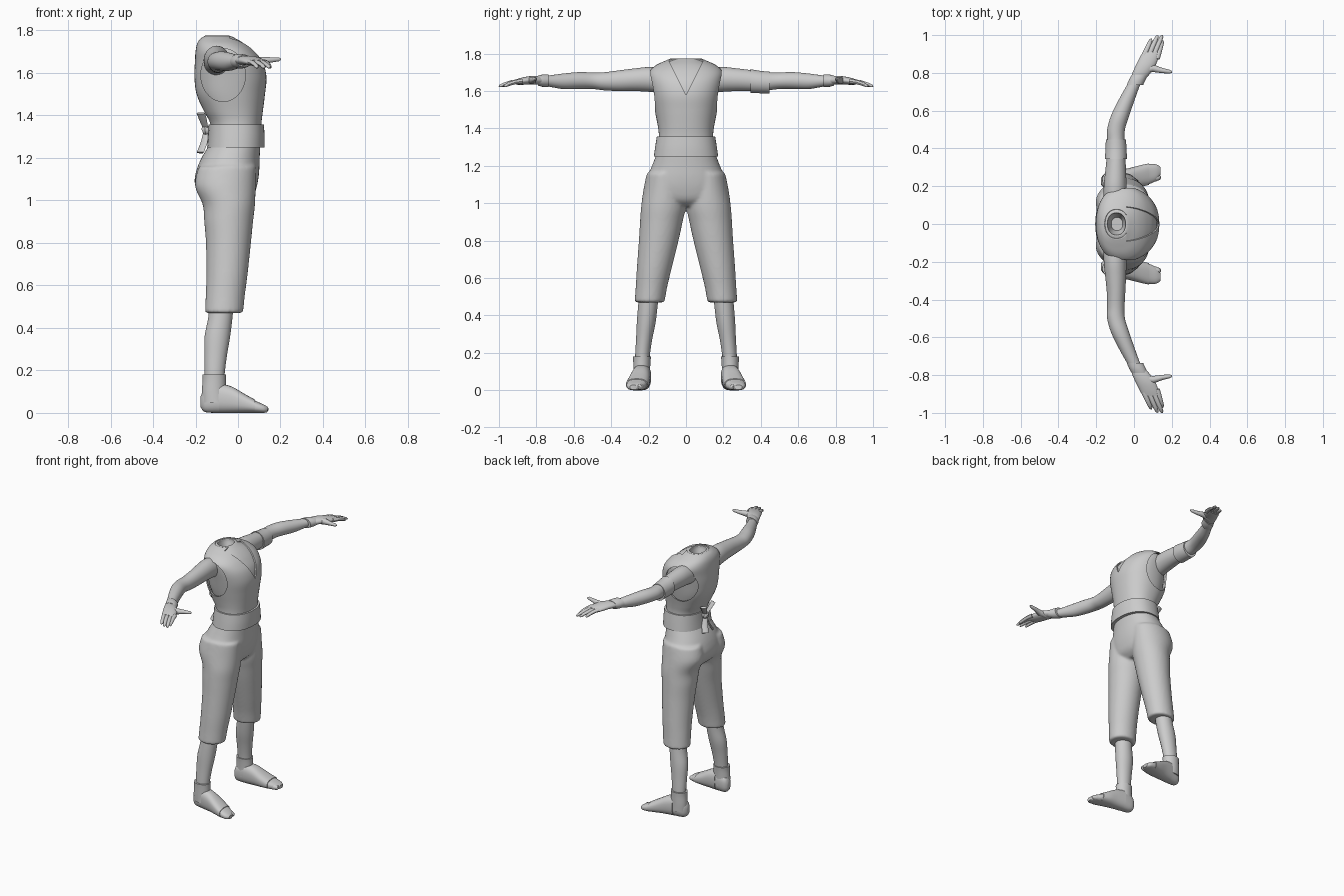
import bpy, bmesh, math
from mathutils import Vector

if "Cube" in bpy.data.objects:
    bpy.data.objects.remove(bpy.data.objects["Cube"])

grey = bpy.data.materials.new("plain grey")
grey.diffuse_color = (0.6, 0.6, 0.6, 1)
grey.use_nodes = True
grey.node_tree.nodes["Principled BSDF"].inputs["Base Color"].default_value = grey.diffuse_color


def spline(rows, steps):
    """Catmull-Rom interpolation of section rows."""
    out = []
    for i in range(len(rows) - 1):
        p = [rows[max(0, min(len(rows) - 1, i + k))] for k in (-1, 0, 1, 2)]
        for s in range(steps):
            t = s / steps
            out.append([0.5 * (2 * b + (c - a) * t + (2 * a - 5 * b + 4 * c - d) * t * t
                               + (3 * b - a - 3 * c + d) * t ** 3) for a, b, c, d in zip(*p)])
    return out + [list(rows[-1])]


def add_loft(bm, rows, axis, n=32, power=2.0, steps=4, caps=True, side=1):
    """Rows are (position on axis, centre u, centre v, radius u, radius v)."""
    rings = []
    for t, cu, cv, ru, rv in spline(rows, steps):
        ring = []
        for k in range(n):
            a = 2 * math.pi * k / n
            c, s = math.cos(a), math.sin(a)
            u = cu + ru * math.copysign(abs(c) ** (2 / power), c)
            v = cv + rv * math.copysign(abs(s) ** (2 / power), s)
            x, y, z = {"x": (t, u, v), "y": (u, t, v), "z": (u, v, t)}[axis]
            ring.append(bm.verts.new((x, y * side, z)))
        rings.append(ring)
    for a, b in zip(rings, rings[1:]):
        for k in range(n):
            bm.faces.new((a[k], a[(k + 1) % n], b[(k + 1) % n], b[k]))
    if caps:
        bm.faces.new(rings[0])
        bm.faces.new(rings[-1])


def add_tube(bm, points, radii, flat=1.0, n=10):
    """Tapered tube through points, flattened vertically."""
    rings = []
    for i, p in enumerate(points):
        d = (Vector(points[min(i + 1, len(points) - 1)]) - Vector(points[max(i - 1, 0)])).normalized()
        e = d.cross(Vector((0, 0, 1))).normalized()
        f = e.cross(d)
        rings.append([bm.verts.new(Vector(p) + radii[i] * (math.cos(2 * math.pi * k / n) * e
                      + flat * math.sin(2 * math.pi * k / n) * f)) for k in range(n)])
    for a, b in zip(rings, rings[1:]):
        for k in range(n):
            bm.faces.new((a[k], a[(k + 1) % n], b[(k + 1) % n], b[k]))
    bm.faces.new(rings[0])
    bm.faces.new(rings[-1])


def finish(name, bm, smooth=True):
    bmesh.ops.recalc_face_normals(bm, faces=bm.faces)
    me = bpy.data.meshes.new(name)
    bm.to_mesh(me)
    bm.free()
    ob = bpy.data.objects.new(name, me)
    bpy.context.collection.objects.link(ob)
    me.materials.append(grey)
    if smooth:
        bpy.ops.object.select_all(action="DESELECT")
        ob.select_set(True)
        bpy.context.view_layer.objects.active = ob
        bpy.ops.object.shade_smooth_by_angle(angle=math.radians(40))
    return ob


def loft(name, rows, axis, **kw):
    bm = bmesh.new()
    add_loft(bm, rows, axis, **kw)
    return finish(name, bm)


def span(z, back, front, half, inset=0.0, k=1.0):
    return (z, (back + front) / 2, 0, (front - back) / 2 - inset, half * k - inset)


# Torso: outer vest and a slightly smaller body beneath it
torso = [(1.27, -.12, .105, .15), (1.36, -.13, .11, .145), (1.42, -.16, .117, .152),
         (1.50, -.195, .127, .168), (1.58, -.205, .134, .182), (1.65, -.203, .118, .194),
         (1.70, -.20, .083, .196), (1.735, -.193, .045, .165), (1.76, -.178, .005, .115),
         (1.775, -.155, -.03, .078)]
body = [span(*r, inset=0.012, k=0.94) for r in torso]
body += [(1.755, -.092, 0, .045, .055), (1.70, -.09, 0, .03, .035)]
loft("body", body, "z", n=48, power=2.25, steps=5)
vest = loft("vest", [span(*r) for r in torso], "z", n=64, power=2.25, steps=5, caps=False)
solid = vest.modifiers.new("thickness", "SOLIDIFY")
solid.thickness = 0.008

# Cutters for the arm openings and the V neck
bm = bmesh.new()
add_loft(bm, [(-.4, -.07, 1.59, .105, .125), (.4, -.07, 1.59, .105, .125)], "y", n=40, steps=1)
arm_cutter = finish("arm_opening_cutter", bm, False)
bm = bmesh.new()
tri = [bm.verts.new((-.04, y, z)) for y, z in ((0, 1.58), (.12, 1.82), (-.12, 1.82))]
ext = bmesh.ops.extrude_face_region(bm, geom=[bm.faces.new(tri)])
bmesh.ops.translate(bm, vec=(.4, 0, 0), verts=[g for g in ext["geom"] if isinstance(g, bmesh.types.BMVert)])
neck_cutter = finish("neck_cutter", bm, False)
for cutter in (arm_cutter, neck_cutter):
    cutter.hide_render = True
    cutter.hide_viewport = True
    cut = vest.modifiers.new("opening", "BOOLEAN")
    cut.operation = "DIFFERENCE"
    cut.solver = "EXACT"
    cut.object = cutter

# Belt
belt = loft("belt", [(1.25, -.01, 0, .135, .172), (1.30, -.008, 0, .133, .165),
                     (1.357, -.008, 0, .130, .156)], "z", n=48, power=2.25)

# Knot at the back with upright loops and hanging tails
bm = bmesh.new()
add_tube(bm, [(-.135, 0, 1.33), (-.155, 0, 1.33), (-.168, 0, 1.325)], [.02, .026, .015])
for s in (-1, 1):
    for pts in ([(-.15, 0, 1.33), (-.165, s * .035, 1.38), (-.175, s * .055, 1.41)],
                [(-.15, 0, 1.33), (-.16, s * .02, 1.27), (-.178, s * .04, 1.225)]):
        add_tube(bm, pts, [.012, .02, .022], flat=0.35)
finish("belt_knot", bm)

# Trousers: hips and two legs fused into one cloth surface
bm = bmesh.new()
add_loft(bm, [(1.27, -.012, 0, .118, .155), (1.20, -.035, 0, .137, .182), (1.14, -.048, 0, .148, .208),
              (1.08, -.056, 0, .148, .222), (1.02, -.052, 0, .125, .21), (.985, -.045, 0, .08, .14)],
         "z", n=48, power=2.2)
for s in (-1, 1):
    add_loft(bm, [(1.16, -.05, .11, .135, .10), (1.07, -.06, .115, .143, .113), (.98, -.043, .121, .123, .119),
                  (.90, -.044, .132, .115, .114), (.80, -.045, .146, .106, .106), (.65, -.052, .170, .097, .093),
                  (.55, -.060, .185, .092, .084), (.47, -.066, .195, .090, .080)],
             "z", n=40, side=s)
trousers = finish("trousers", bm)
mod = trousers.modifiers.new("fuse", "REMESH")
mod.mode = "VOXEL"
mod.voxel_size = 0.009
mod.use_smooth_shade = True
mod = trousers.modifiers.new("soften", "SMOOTH")
mod.factor = 0.5
mod.iterations = 6

for s, tag in ((-1, "right"), (1, "left")):
    # Lower leg, ankle wrap and foot
    loft(tag + "_shin", [(.55, -.075, .195, .058, .052), (.45, -.083, .204, .057, .052),
                         (.36, -.097, .213, .060, .050), (.27, -.105, .224, .053, .043),
                         (.18, -.110, .233, .047, .039), (.10, -.11, .235, .045, .038)], "z", side=s)
    loft(tag + "_ankle_wrap", [(.05, -.108, .236, .062, .046), (.10, -.113, .237, .057, .045),
                               (.15, -.112, .236, .055, .046), (.18, -.112, .235, .056, .048)],
         "z", side=s)
    foot = [(-.176, .226, .052, .015, .025), (-.155, .229, .06, .036, .056), (-.09, .235, .068, .045, .068),
            (-.03, .243, .06, .048, .06), (.03, .253, .043, .053, .043), (.08, .264, .029, .053, .029),
            (.12, .273, .02, .042, .02), (.14, .28, .016, .02, .012)]
    loft(tag + "_foot", foot, "x", power=2.5, side=s)
    loft(tag + "_foot_wrap", [(x, y, z + .002, a + .004, b + .002) for x, y, z, a, b in foot[2:6]],
         "x", power=2.5, side=s)
    # Big toe
    bm = bmesh.new()
    add_tube(bm, [(.05, s * .235, .022), (.11, s * .243, .02), (.135, s * .248, .017), (.142, s * .25, .015)],
             [.02, .019, .014, .005])
    finish(tag + "_big_toe", bm)

    # Arm with a bent elbow
    loft(tag + "_arm", [(.12, -.10, 1.655, .062, .068), (.20, -.10, 1.662, .060, .066),
                        (.28, -.097, 1.66, .055, .060), (.36, -.095, 1.655, .049, .055),
                        (.44, -.096, 1.652, .046, .048), (.50, -.095, 1.655, .047, .044),
                        (.57, -.075, 1.656, .048, .045), (.65, -.042, 1.652, .043, .042),
                        (.72, -.010, 1.653, .036, .032), (.77, .015, 1.655, .032, .024)], "y", side=s)
    # Glove cuff
    loft(tag + "_cuff", [(.735, .005, 1.655, .043, .034), (.765, .018, 1.655, .044, .033),
                         (.79, .03, 1.656, .041, .027)], "y", side=s)
    # Palm, fingers and thumb
    bm = bmesh.new()
    add_loft(bm, [(.76, .018, 1.655, .037, .022), (.80, .040, 1.658, .048, .023),
                  (.84, .062, 1.657, .052, .022), (.88, .080, 1.652, .050, .019),
                  (.91, .092, 1.648, .046, .014)], "y", n=24, side=s)
    for i, (tx, ty) in enumerate(((.152, .972), (.150, 1.0), (.125, .998), (.092, .98))):
        bx, by = .122 - .023 * i, .875 + .005 * i
        pts = [(bx + (tx - bx) * f, s * (by + (ty - by) * f), 1.652 - .028 * f * f)
               for f in (0, .4, .75, .94, 1)]
        add_tube(bm, pts, [.0145, .0135, .0115, .009, .004], flat=0.85)
    add_tube(bm, [(.05, s * .815, 1.655), (.10, s * .825, 1.657), (.15, s * .812, 1.661),
                  (.19, s * .806, 1.664), (.202, s * .805, 1.664)], [.022, .02, .0135, .010, .004])
    finish(tag + "_hand", bm)

# Band worn on one upper arm only
loft("arm_band", [(.345, -.096, 1.653, .058, .064), (.395, -.095, 1.648, .056, .060),
                  (.447, -.096, 1.645, .053, .058)], "y")
